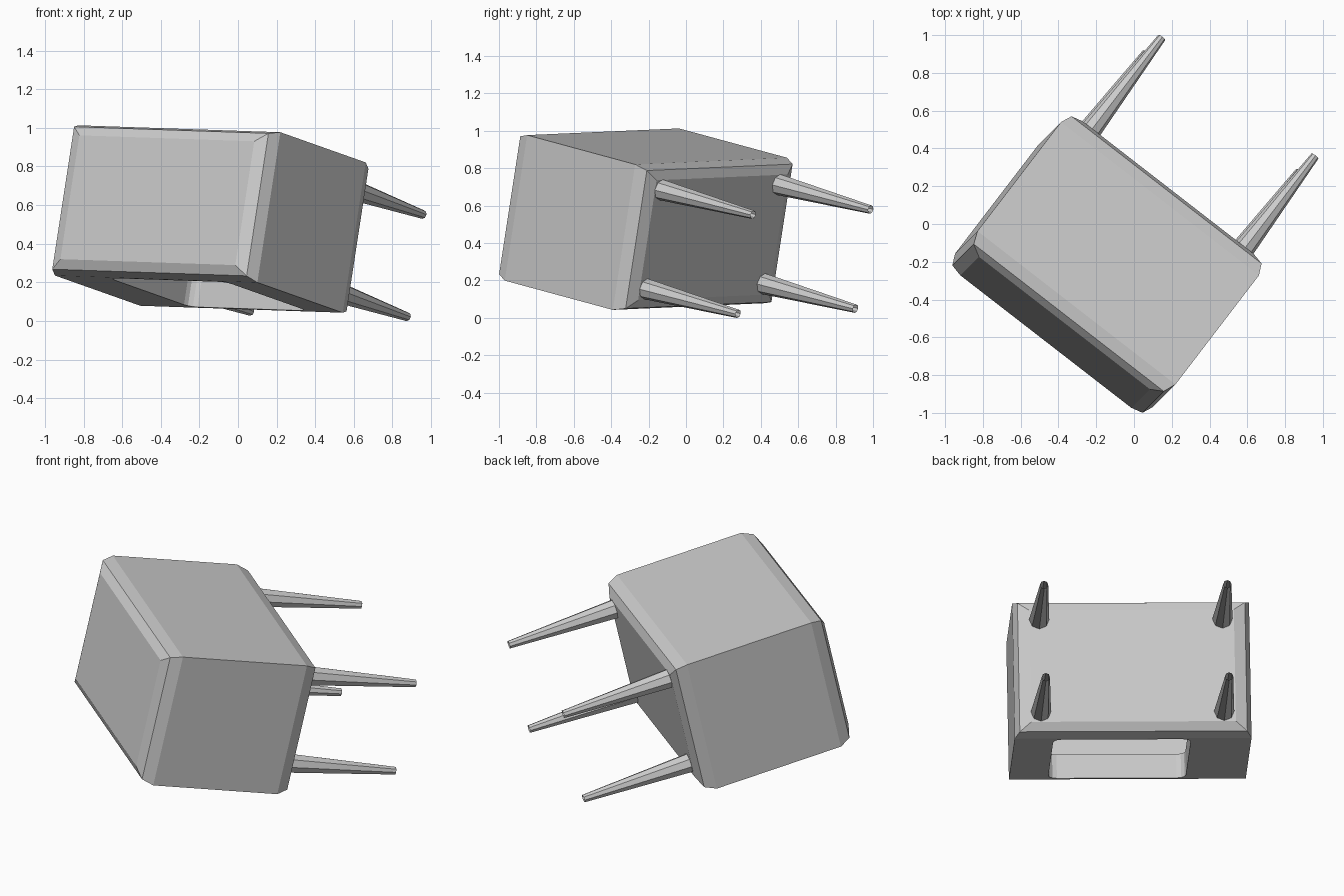
import bpy, bmesh, math
from mathutils import Matrix, Vector

if "Cube" in bpy.data.objects:
    bpy.data.objects.remove(bpy.data.objects["Cube"])

grey = bpy.data.materials.new("plain_grey")
grey.diffuse_color = (0.6, 0.6, 0.6, 1)
grey.use_nodes = True
grey.node_tree.nodes["Principled BSDF"].inputs["Base Color"].default_value = grey.diffuse_color

# Tilted frame of the cabinet: width, depth (towards its back), and leg direction
width = Vector((0.79, -0.612, -0.027)).normalized()
depth = Vector((0.15, 0.15, 0.977)).normalized()
down = depth.cross(width).normalized()
depth = width.cross(down).normalized()
frame = Matrix((width, -depth, down)).transposed().to_4x4()
frame.translation = (-0.134, -0.211, 0.529)


def add_object(name, bm):
    mesh = bpy.data.meshes.new(name)
    bm.to_mesh(mesh)
    bm.free()
    obj = bpy.data.objects.new(name, mesh)
    obj.data.materials.append(grey)
    obj.matrix_world = frame
    bpy.context.collection.objects.link(obj)
    return obj


# Cabinet shell: sharp side edges, both end caps rounded over in two steps
CX, CY, CZ = -0.005, 0.003, -0.008
W, D, H = 0.663, 0.398, 0.462
RW, RD, RH = 0.09, 0.07, 0.09
k = 1 - math.sqrt(0.5)
steps = [(1, 0), (k, k), (0, 1)]            # (side inset, end inset)
levels = [(s, -(H - e * RH)) for s, e in steps]
levels += [(s, H - e * RH) for s, e in reversed(steps)]

bm = bmesh.new()
rings = []
for s, z in levels:
    x, y = W - s * RW, D - s * RD
    rings.append([bm.verts.new((CX + sx * x, CY + sy * y, CZ + z))
                  for sx, sy in ((-1, -1), (1, -1), (1, 1), (-1, 1))])
bm.faces.new(rings[0])
bm.faces.new(rings[-1])
for i, (a, b) in enumerate(zip(rings, rings[1:])):
    for j in range(4):
        n = (j + 1) % 4
        if i == 2 and j == 2:               # the open front is filled below
            continue
        bm.faces.new((a[j], a[n], b[n], b[j]))

# Rounded opening in the front, with a short lip turned inwards
x0, x1, z0, z1, r = -0.33, 0.44, -0.362, 0.345, 0.05
front = CY + D
outline = []
for cx, cz, start in ((x1 - r, z1 - r, 0), (x0 + r, z1 - r, 90),
                      (x0 + r, z0 + r, 180), (x1 - r, z0 + r, 270)):
    for t in range(4):
        a = math.radians(start + t * 30)
        outline.append((cx + r * math.cos(a), cz + r * math.sin(a)))
rim = [bm.verts.new((x, front, z)) for x, z in outline]
lip = [bm.verts.new((x, front - 0.14, z)) for x, z in outline]
count = len(rim)
fill = []
for i in range(count):
    n = (i + 1) % count
    fill.append(bm.edges.new((rim[i], rim[n])))
    bm.faces.new((rim[i], rim[n], lip[n], lip[i]))
corners = [rings[2][2], rings[2][3], rings[3][3], rings[3][2]]
for i in range(4):
    fill.append(bm.edges.get((corners[i], corners[(i + 1) % 4])))
bmesh.ops.triangle_fill(bm, use_beauty=True, edges=fill, normal=(0, 1, 0))
bmesh.ops.recalc_face_normals(bm, faces=bm.faces)
if rings[0][0].link_faces[0].normal.z > 0.5:
    bmesh.ops.reverse_faces(bm, faces=bm.faces)
add_object("cabinet", bm)

# Four tapered eight-sided legs, open at the tip
for side, x in (("left", -0.513), ("right", 0.513)):
    for end, y in (("front", 0.271), ("back", -0.271)):
        bm = bmesh.new()
        bmesh.ops.create_cone(bm, cap_ends=False, segments=8, radius1=0.058,
                              radius2=0.023, depth=0.66)
        bmesh.ops.translate(bm, vec=(x, y, 0.757), verts=bm.verts)
        add_object(f"{end}_{side}_leg", bm)
